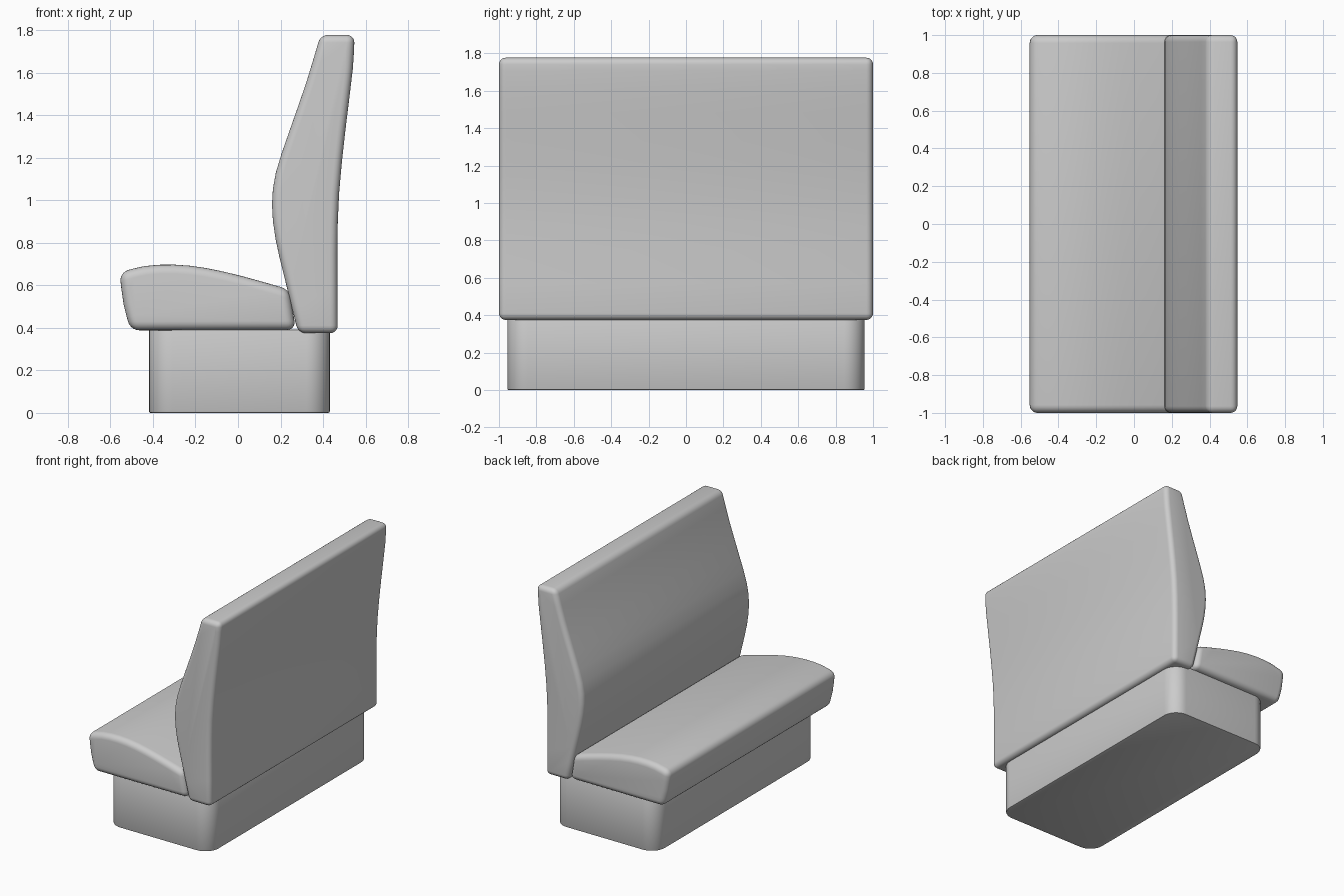
import bpy, bmesh
from mathutils import Vector

if "Cube" in bpy.data.objects:
    bpy.data.objects.remove(bpy.data.objects["Cube"])


def smooth_run(pts, steps):
    """Catmull-Rom samples through a run of points (last point left out)."""
    p = [Vector(q) for q in pts]
    if len(p) == 2:
        return [p[0]]
    p = [2 * p[0] - p[1]] + p + [2 * p[-1] - p[-2]]
    out = []
    for i in range(1, len(p) - 2):
        a, b, c, d = p[i - 1:i + 3]
        for s in range(steps):
            t = s / steps
            out.append(0.5 * (2 * b + (c - a) * t + (2 * a - 5 * b + 4 * c - d) * t * t
                              + (3 * b - a - 3 * c + d) * t ** 3))
    return out


def finish(ob, width, segments):
    bev = ob.modifiers.new("rounding", 'BEVEL')
    bev.width, bev.segments = width, segments
    bev.limit_method, bev.angle_limit = 'ANGLE', 0.6
    bev.use_clamp_overlap = False
    bpy.ops.object.select_all(action='DESELECT')
    ob.select_set(True)
    bpy.context.view_layer.objects.active = ob
    bpy.ops.object.modifier_apply(modifier=bev.name)
    bpy.ops.object.shade_smooth_by_angle(angle=0.7)


def new_object(name, bm):
    bmesh.ops.recalc_face_normals(bm, faces=bm.faces)
    me = bpy.data.meshes.new(name)
    bm.to_mesh(me)
    bm.free()
    ob = bpy.data.objects.new(name, me)
    bpy.context.collection.objects.link(ob)
    return ob


def cushion(name, runs, half, width, steps=2):
    """Side profile made of smooth runs meeting at corners, extruded along y."""
    pts = [q for r in runs for q in smooth_run(r, steps)]
    bm = bmesh.new()
    f = bm.faces.new([bm.verts.new((x, -half, z)) for x, z in pts])
    ext = bmesh.ops.extrude_face_region(bm, geom=[f])
    bmesh.ops.translate(bm, vec=(0, 2 * half, 0),
                        verts=[v for v in ext["geom"] if isinstance(v, bmesh.types.BMVert)])
    finish(new_object(name, bm), width, 5)


# Seat cushion: front, crowned top, rear, bottom
cushion("seat", [
    [(-0.505, 0.388), (-0.538, 0.51), (-0.557, 0.66)],
    [(-0.557, 0.66), (-0.44, 0.69), (-0.3, 0.697), (-0.15, 0.681), (0.03, 0.64), (0.242, 0.58)],
    [(0.242, 0.58), (0.272, 0.39)],
    [(0.272, 0.39), (-0.505, 0.388)]], 1.0, 0.042)

# Backrest: bulged front, top, curved rear, bottom
cushion("backrest", [
    [(0.283, 0.375), (0.22, 0.63), (0.176, 0.82), (0.16, 0.98), (0.178, 1.13),
     (0.24, 1.32), (0.32, 1.55), (0.388, 1.777)],
    [(0.388, 1.777), (0.548, 1.777)],
    [(0.548, 1.777), (0.54, 1.62), (0.505, 1.33), (0.475, 1.03), (0.467, 0.75), (0.469, 0.375)],
    [(0.469, 0.375), (0.283, 0.375)]], 1.0, 0.036)

# Plinth with rounded vertical corners
bm = bmesh.new()
bmesh.ops.create_cube(bm, size=1)
for v in bm.verts:
    v.co = (v.co.x * 0.85 + 0.007, v.co.y * 1.91, (v.co.z + 0.5) * 0.392)
upright = [e for e in bm.edges if abs(e.verts[0].co.z - e.verts[1].co.z) > 0.1]
bmesh.ops.bevel(bm, geom=upright, offset=0.11, segments=8, profile=0.5, affect='EDGES')
finish(new_object("base", bm), 0.007, 2)
